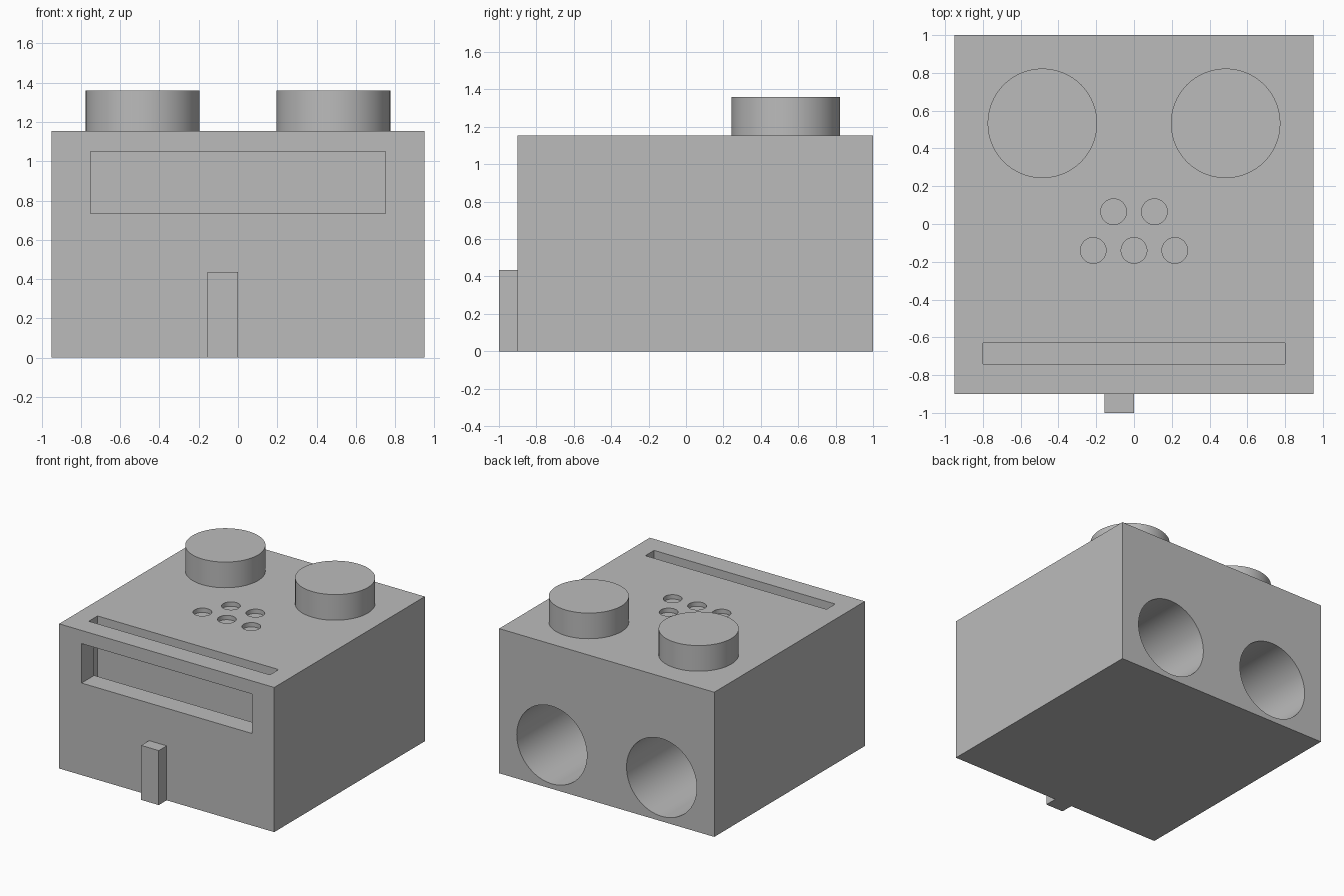
import bpy
from math import pi, radians

if "Cube" in bpy.data.objects:
    bpy.data.objects.remove(bpy.data.objects["Cube"])

grey = bpy.data.materials.new("plain grey")
grey.use_nodes = True
grey.diffuse_color = (0.5, 0.5, 0.5, 1)
bsdf = next(n for n in grey.node_tree.nodes if n.type == "BSDF_PRINCIPLED")
bsdf.inputs["Base Color"].default_value = grey.diffuse_color


def box(name, x, y, z):
    """Box from its (min, max) range on each axis."""
    spans = (x, y, z)
    bpy.ops.mesh.primitive_cube_add(size=1, location=[sum(s) / 2 for s in spans])
    ob = bpy.context.object
    ob.name = name
    ob.scale = [s[1] - s[0] for s in spans]
    bpy.ops.object.transform_apply(location=False, rotation=False, scale=True)
    ob.data.materials.append(grey)
    return ob


def cylinder(name, centre, radius, depth, tilt=0):
    bpy.ops.mesh.primitive_cylinder_add(vertices=64, radius=radius, depth=depth,
                                        location=centre, rotation=(tilt, 0, 0))
    ob = bpy.context.object
    ob.name = name
    ob.data.materials.append(grey)
    return ob


def smooth(ob):
    bpy.ops.object.select_all(action="DESELECT")
    ob.select_set(True)
    bpy.context.view_layer.objects.active = ob
    bpy.ops.object.shade_smooth_by_angle(angle=radians(30))


TOP, FRONT, BACK = 1.155, -0.9, 1.0
OVER = 0.1  # how far cutters stick out of the surface

# Main block
body = box("body", (-0.95, 0.95), (FRONT, BACK), (0, TOP))
cutters = []

# Card slot in the top, with a display window opening into it from the front
cutters.append(box("card_slot_cutter", (-0.8, 0.8), (-0.74, -0.63), (0.66, TOP + OVER)))
cutters.append(box("window_cutter", (-0.752, 0.752), (FRONT - OVER, -0.7), (0.735, 1.05)))

# Shallow round sockets in the top
for x, y in [(-0.108, 0.065), (0.108, 0.065), (-0.216, -0.14), (0, -0.14), (0.216, -0.14)]:
    cutters.append(cylinder("socket_cutter", (x, y, TOP), 0.068, 0.07))

# Deep round bores in the back
BORE = 1.3
for x in (-0.485, 0.485):
    cutters.append(cylinder("bore_cutter", (x, BACK + OVER - (BORE + OVER) / 2, 0.35),
                            0.31, BORE + OVER, pi / 2))

for cutter in cutters:
    cutter.hide_render = True
    mod = body.modifiers.new("cut", "BOOLEAN")
    mod.operation, mod.solver, mod.object = "DIFFERENCE", "EXACT", cutter
    bpy.context.view_layer.objects.active = body
    bpy.ops.object.modifier_apply(modifier=mod.name)
    bpy.data.objects.remove(cutter)
smooth(body)

# Round knobs on top
for side, x in (("right", -0.485), ("left", 0.485)):
    smooth(cylinder(side + "_knob", (x, 0.533, (TOP + 1.36) / 2), 0.29, 1.36 - TOP))

# Small upright peg on the front
box("front_peg", (-0.155, 0), (-1.0, FRONT), (0, 0.435))
